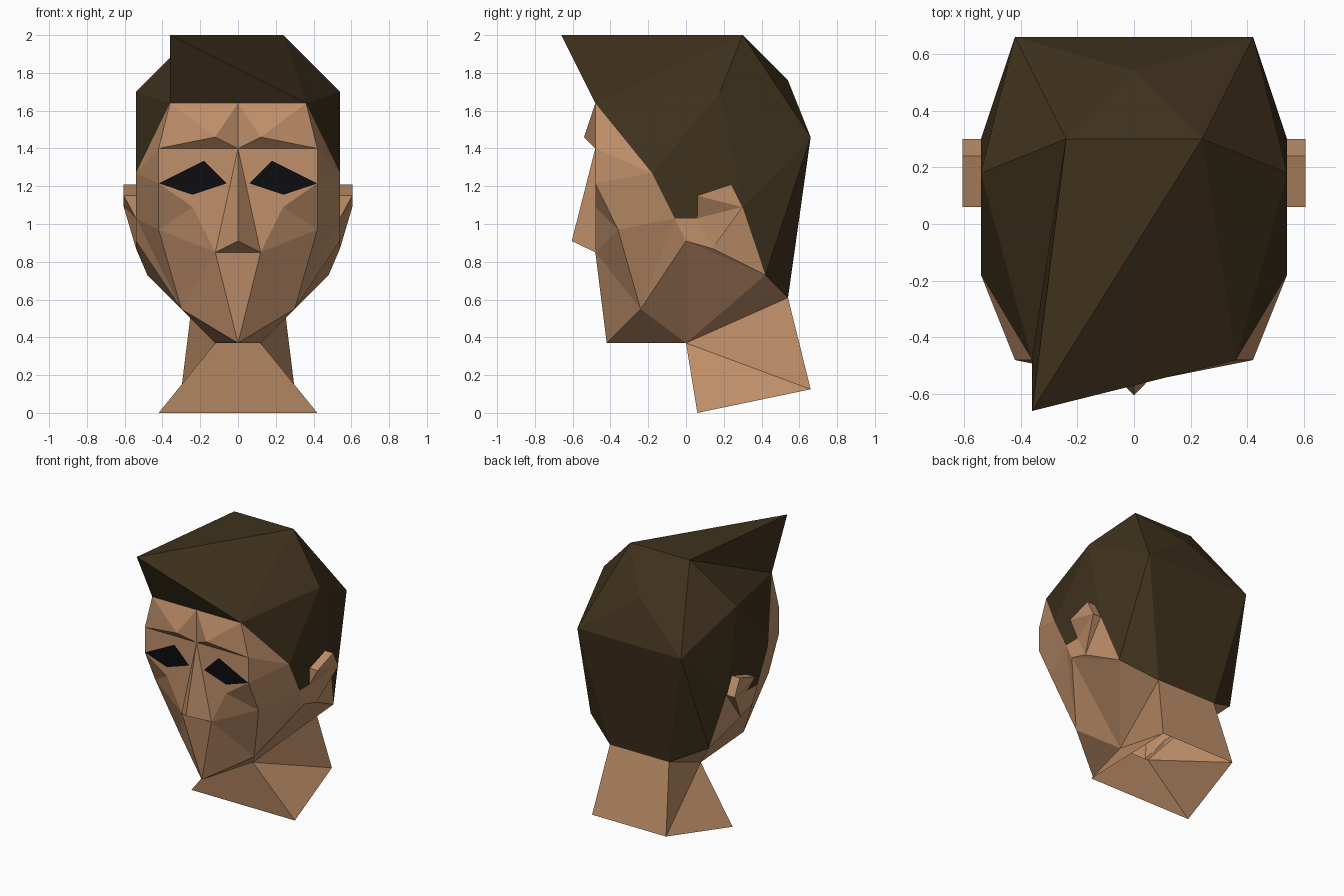
import bpy, bmesh
from mathutils import Vector

if "Cube" in bpy.data.objects:
    bpy.data.objects.remove(bpy.data.objects["Cube"])

def material(name, rgb):
    m = bpy.data.materials.new(name)
    m.diffuse_color = (*rgb, 1)
    m.use_nodes = True
    m.node_tree.nodes["Principled BSDF"].inputs["Base Color"].default_value = m.diffuse_color
    return m

SKIN = material("skin", (0.53, 0.28, 0.145))
HAIR = material("hair", (0.05, 0.032, 0.012))
BLACK = material("black", (0.004, 0.004, 0.005))

# Landmarks on the right half (+x) shared by neighbouring parts
SHARED = dict(
    hairline=(.36, -.48, 1.64), temple=(.54, -.18, 1.27), burn=(.54, -.06, 1.03),
    ear_low=(.54, .06, 1.03), ear_front=(.54, .06, 1.15), ear_top=(.54, .24, 1.21),
    ear_back=(.54, .30, 1.09), lobe=(.54, .14, .87), behind=(.48, .42, .73),
    nape=(.24, .54, .61), throat=(.12, 0, .37),
    eye_out=(.42, -.48, 1.215), eye_up=(.18, -.48, 1.335),
    eye_in=(.06, -.48, 1.215), eye_low=(.24, -.48, 1.155))

def build(name, mat, centre, points, fans, polygons=(), one_sided=()):
    """Fans are (hub, ring) pairs of landmark names, polygons are outlines.
    '~' means the mirrored landmark; all is mirrored across x but one_sided fans."""
    pts = {**SHARED, **points}
    bm, verts, done = bmesh.new(), {}, set()

    def vert(word, flip):
        x, y, z = pts[word.lstrip("~")]
        if word.startswith("~") != flip:
            x = -x
        key = (x + 0.0, y, z)
        if key not in verts:
            verts[key] = bm.verts.new(key)
        return verts[key]

    def facet(words, flip):
        vs = [vert(w, flip) for w in words]
        if frozenset(vs) in done:
            return
        done.add(frozenset(vs))
        f = bm.faces.new(vs)
        f.normal_update()
        if f.normal.dot(f.calc_center_median() - Vector(centre)) < 0:
            f.normal_flip()

    def fan(hub, ring, flip):
        ring = ring.split()
        for a, b in zip(ring, ring[1:]):
            facet((hub, a, b), flip)

    for flip in (False, True):
        for hub, ring in fans:
            fan(hub, ring, flip)
        for outline in polygons:
            facet(outline.split(), flip)
    for hub, ring in one_sided:
        fan(hub, ring, False)

    me = bpy.data.meshes.new(name)
    bm.to_mesh(me)
    bm.free()
    me.materials.append(mat)
    bpy.context.collection.objects.link(bpy.data.objects.new(name, me))

# Face, cheeks and jaw
build("face", SKIN, (0, 0, 1),
      dict(top=(0, -.48, 1.64), brow=(.12, -.54, 1.46), bridge=(0, -.48, 1.40),
           brow_out=(.42, -.48, 1.40), nose=(0, -.605, .91), wing=(.12, -.48, .85),
           cheek=(.24, -.48, 1.09), cheek_out=(.42, -.36, .97), jaw=(.30, -.24, .55),
           chin=(0, -.42, .37), jaw_back=(.54, 0, .91)),
      [("brow", "bridge top hairline brow_out bridge"),
       ("temple", "hairline brow_out eye_out cheek_out burn"),
       ("cheek", "eye_in eye_low eye_out cheek_out wing eye_in"),
       ("wing", "eye_in bridge nose ~wing chin jaw cheek_out"),
       ("jaw_back", "jaw burn ear_low lobe behind throat jaw"),
       ("throat", "jaw chin ~throat")],
      ["bridge brow_out eye_out eye_up eye_in", "cheek_out burn jaw",
       "lobe ear_back behind", "behind nape throat"])

# Eyes
build("eyes", BLACK, (0, 0, 1.2), {}, [], ["eye_out eye_up eye_in eye_low"])

# Ears
build("ears", SKIN, (0, .15, 1),
      dict(rim_front=(.605, .06, 1.15), rim_top=(.605, .24, 1.21),
           rim_back=(.605, .30, 1.09)),
      [("rim_back", "rim_top rim_front ear_low lobe ear_back")],
      ["rim_front ear_front ear_top rim_top", "rim_top ear_top ear_back rim_back",
       "rim_front ear_front ear_low"])

# Neck, open at the bottom
build("neck", SKIN, (0, .3, .3),
      dict(base_front=(.42, .06, 0), base_back=(.30, .66, .125)),
      [("throat", "base_front base_back nape")],
      ["throat ~throat ~base_front base_front", "nape ~nape ~base_back base_back"])

# Hair, with a one-sided pointed quiff
build("hair", HAIR, (0, 0, 1.2),
      dict(quiff=(-.36, -.66, 2), crown=(.24, .30, 2), side=(.54, .18, 1.70),
           back=(.42, .66, 1.46), back_top=(0, .54, 1.76)),
      [("crown", "hairline side back back_top ~crown"),
       ("back", "side ear_back behind nape"),
       ("back_top", "back ~back")],
      ["side hairline temple", "nape ~nape ~back back",
       "side temple burn ear_low ear_front ear_top ear_back"],
      [("quiff", "~crown crown hairline ~hairline ~crown")])
